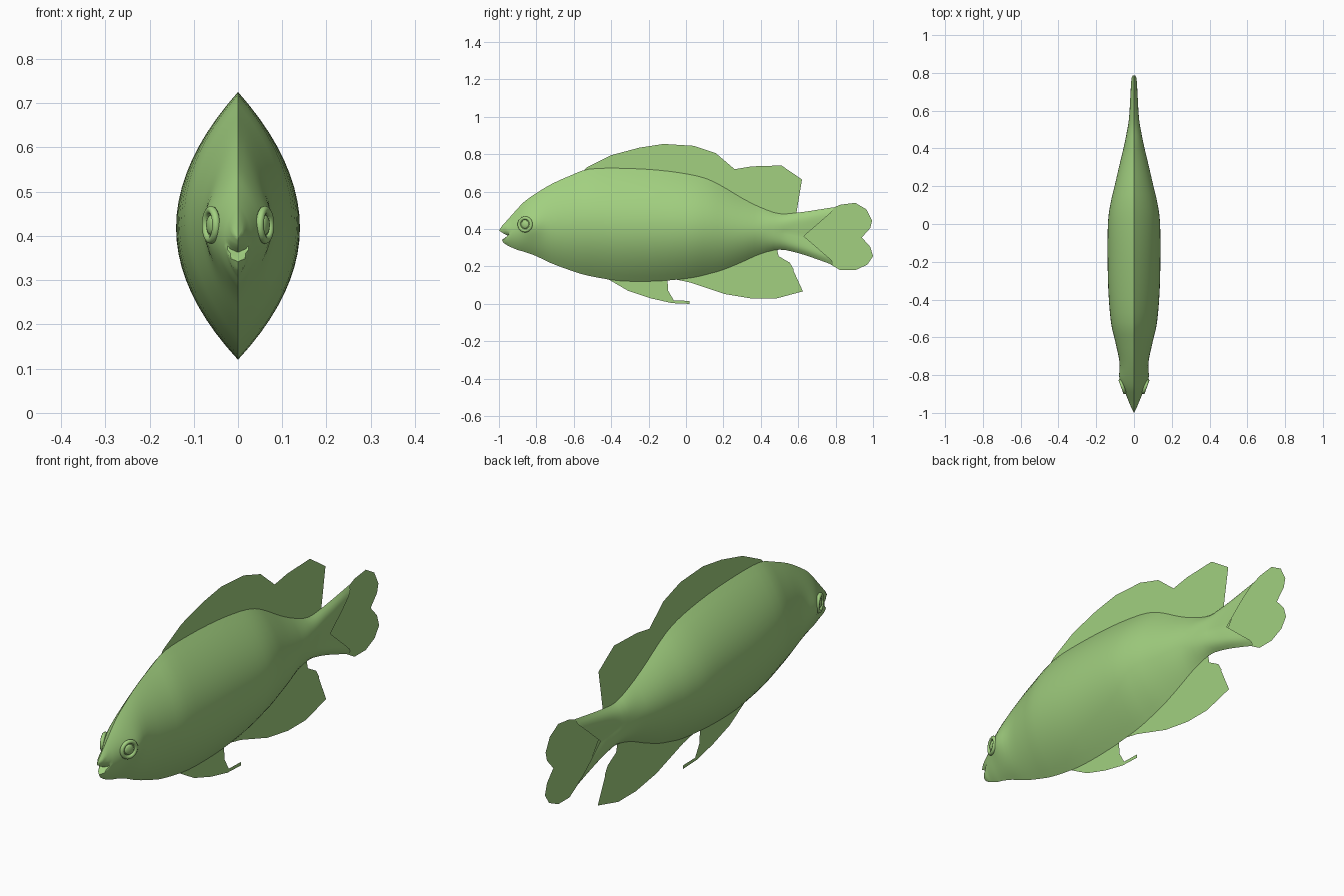
import bpy, bmesh, math

if "Cube" in bpy.data.objects:
    bpy.data.objects.remove(bpy.data.objects["Cube"])

green = bpy.data.materials.new("leaf_green")
green.diffuse_color = (0.36, 0.63, 0.215, 1)
green.use_nodes = True
green.node_tree.nodes["Principled BSDF"].inputs["Base Color"].default_value = green.diffuse_color


def finish(ob, smooth=True):
    ob.data.materials.clear()
    ob.data.materials.append(green)
    if smooth:
        bpy.ops.object.select_all(action='DESELECT')
        ob.select_set(True)
        bpy.context.view_layer.objects.active = ob
        bpy.ops.object.shade_smooth_by_angle(angle=math.radians(45))


def from_bmesh(name, bm):
    me = bpy.data.meshes.new(name)
    bm.to_mesh(me)
    bm.free()
    ob = bpy.data.objects.new(name, me)
    bpy.context.collection.objects.link(ob)
    return ob


def catmull(pts, steps):
    """Smooth curve through tuples of any length."""
    out = []
    for i in range(len(pts) - 1):
        a, b, c, d = pts[max(i - 1, 0)], pts[i], pts[i + 1], pts[min(i + 2, len(pts) - 1)]
        for s in range(steps):
            t = s / steps
            out.append(tuple(0.5 * (2 * q + (r - p) * t + (2 * p - 5 * q + 4 * r - u) * t * t
                                    + (3 * q - p - 3 * r + u) * t ** 3)
                             for p, q, r, u in zip(a, b, c, d)))
    return out + [pts[-1]]


def lerp_table(table, v):
    for a, b in zip(table, table[1:]):
        if v <= b[0] + 1e-6:
            t = (v - a[0]) / (b[0] - a[0])
            return [p + (q - p) * t for p, q in zip(a[1:], b[1:])]
    return list(table[-1][1:])


# Body stations: y, belly height, back height, half width
STATIONS = [(-.94, .305, .465, .028), (-.9, .288, .51, .043), (-.86, .277, .55, .055),
            (-.8, .255, .592, .068), (-.72, .217, .64, .078), (-.62, .18, .685, .1),
            (-.52, .15, .72, .122), (-.35, .123, .725, .136), (-.15, .122, .715, .14),
            (.02, .138, .692, .137), (.12, .16, .665, .122), (.2, .183, .625, .103),
            (.3, .224, .565, .08), (.4, .268, .515, .056), (.5, .29, .482, .036),
            (.6, .272, .488, .026), (.7, .24, .502, .021), (.79, .208, .516, .017)]
# Mouth outline in the middle plane: row parameter, y, z
MOUTH = [(0, -.955, .312), (.2, -.975, .326), (.35, -.985, .342), (.45, -.968, .352),
         (.5, -.95, .363), (.6, -.978, .378), (.8, -1, .392), (1, -.985, .415)]
ROWS = 20


def body_point(st, v):
    y, lo, hi, w = st
    t = 2 * v - 1
    z = lo + (hi - lo) * v
    tail = min(1, max(0, (y - .4) / .3))
    x = w * (1 - abs(t) ** (2 + 4 * tail))
    # swelling around the eye
    x += .013 * math.exp(-((y + .82) / .05) ** 2 - ((z - .42) / .06) ** 2)
    if abs(t) > .999:
        x = 0
    if y > .5:  # forked rear edge
        rear = .63 + .155 * min(1, abs(t) * 1.15)
        y = .5 + (y - .5) * (rear - .5) / .29
    return x, y, z


def half_columns():
    cols = []
    first = [body_point(STATIONS[0], r / ROWS) for r in range(ROWS + 1)]
    lips = [lerp_table(MOUTH, r / ROWS) for r in range(ROWS + 1)]
    for k, bulge in ((0, 0), (.35, .62), (.7, .86)):
        cols.append([(p[0] * bulge, m[0] + (p[1] - m[0]) * k, m[1] + (p[2] - m[1]) * k)
                     for p, m in zip(first, lips)])
    for st in catmull(STATIONS, 3):
        cols.append([body_point(st, r / ROWS) for r in range(ROWS + 1)])
    return cols


# Body: two mirrored side skins, open at the forked tail
bm = bmesh.new()
for side in (1, -1):
    grid = [[bm.verts.new((x * side, y, z)) for x, y, z in col] for col in half_columns()]
    for a, b in zip(grid, grid[1:]):
        for r in range(ROWS):
            quad = (a[r], b[r], b[r + 1], a[r + 1])
            bm.faces.new(quad if side > 0 else quad[::-1])
bmesh.ops.remove_doubles(bm, verts=bm.verts, dist=1e-5)
finish(from_bmesh("body", bm))

# Flat fins in the middle plane: (y, z) outlines
FINS = {
    "dorsal_fin": [(-.55, .71), (-.53, .73), (-.4, .795), (-.25, .835), (-.12, .855),
                   (.04, .845), (.16, .805), (.26, .72), (.35, .735), (.51, .74),
                   (.62, .665), (.57, .57), (.59, .485), (.5, .465), (.4, .495),
                   (.3, .54), (.2, .595), (.1, .65), (-.1, .69), (-.35, .705)],
    "anal_fin": [(-.1, .14), (.02, .115), (.21, .052), (.355, .028), (.48, .028),
                 (.625, .067), (.595, .085), (.555, .1), (.575, .185), (.555, .22),
                 (.495, .255), (.485, .3), (.4, .285), (.3, .245), (.2, .205), (.05, .16)],
    "pelvic_fin": [(-.43, .14), (-.31, .07), (-.19, .03), (-.075, .004), (.02, 0),
                   (.02, .016), (-.065, .018), (-.095, .07), (-.1, .14)],
    "tail_fin": [(.785, .513), (.825, .53), (.905, .54), (.965, .505), (.995, .445),
                 (.985, .405), (.94, .355), (.985, .305), (1, .255), (.97, .21),
                 (.905, .18), (.825, .18), (.77, .213), (.7, .25), (.615, .365), (.7, .49)],
}
for name, outline in FINS.items():
    bm = bmesh.new()
    face = bm.faces.new([bm.verts.new((0, y, z)) for y, z in outline])
    bmesh.ops.triangulate(bm, faces=[face])
    finish(from_bmesh(name, bm), smooth=False)

# Eyes: raised lid ring with a flattened eyeball
for side, label in ((1, "right"), (-1, "left")):
    turn = math.radians(-20 if side > 0 else 200)
    place = (side * .061, -.86, .425)
    rot = (0, math.pi / 2, turn)
    bpy.ops.mesh.primitive_torus_add(location=place, rotation=rot, major_segments=28,
                                     minor_segments=10, major_radius=.034, minor_radius=.009)
    ring = bpy.context.object
    ring.name = label + "_eyelid"
    finish(ring)
    bpy.ops.mesh.primitive_uv_sphere_add(location=place, rotation=rot, radius=.022,
                                         segments=20, ring_count=10)
    ball = bpy.context.object
    ball.name = label + "_eyeball"
    ball.scale = (1, 1, .4)
    finish(ball)
